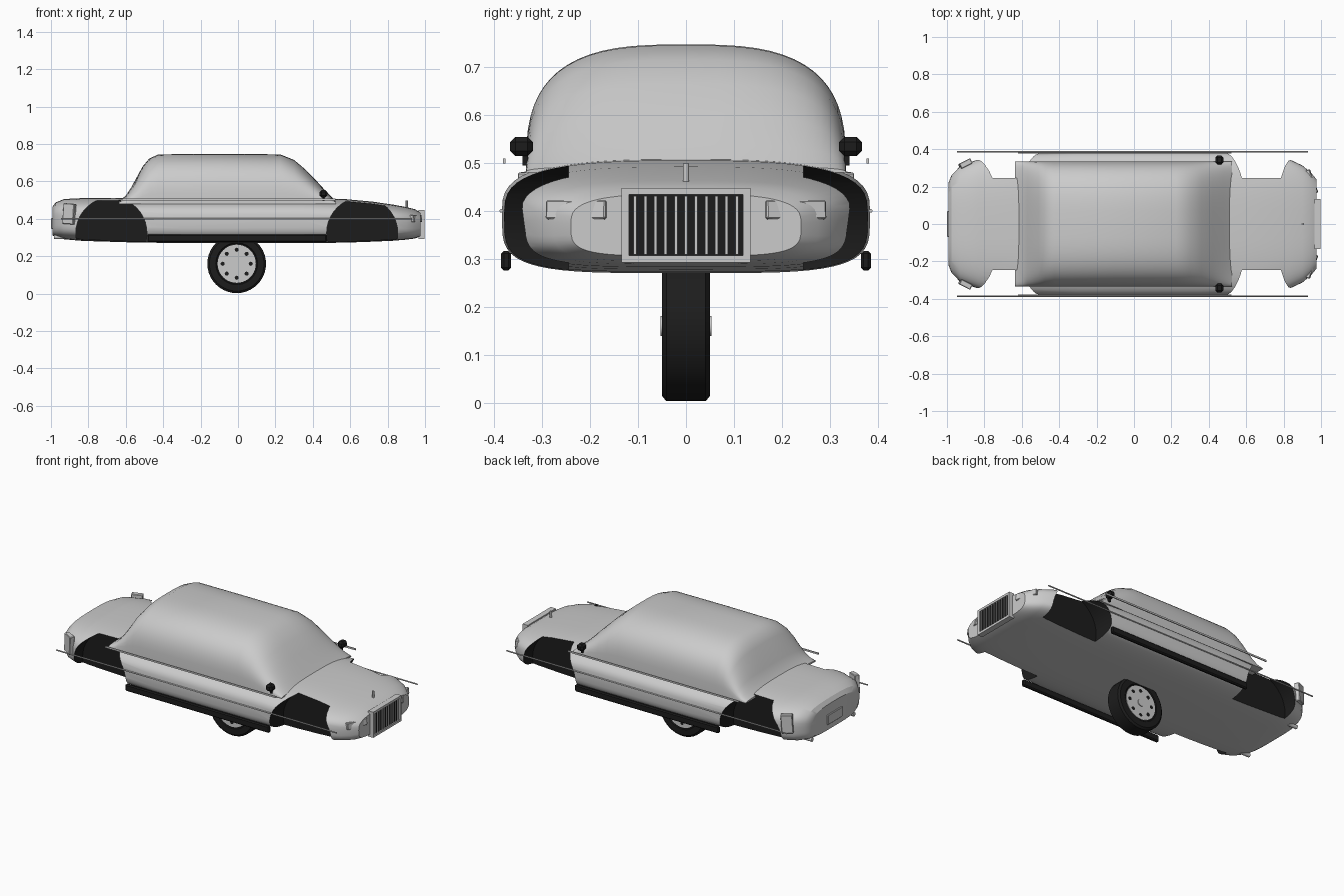
import bpy, bmesh, math
from mathutils import Vector

if "Cube" in bpy.data.objects:
    bpy.data.objects.remove(bpy.data.objects["Cube"])


def material(name, v):
    m = bpy.data.materials.new(name)
    m.diffuse_color = (v, v, v, 1)
    m.use_nodes = True
    m.node_tree.nodes["Principled BSDF"].inputs["Base Color"].default_value = m.diffuse_color
    return m


GREY, BLACK = material("grey", 0.8), material("black", 0.012)


def finish(name, bm, mats=(), smooth=30):
    bmesh.ops.recalc_face_normals(bm, faces=bm.faces)
    me = bpy.data.meshes.new(name)
    bm.to_mesh(me)
    bm.free()
    for m in mats:
        me.materials.append(m)
    ob = bpy.data.objects.new(name, me)
    bpy.context.collection.objects.link(ob)
    if smooth:
        shade(ob, smooth)
    return ob


def activate(ob):
    bpy.ops.object.select_all(action='DESELECT')
    ob.select_set(True)
    bpy.context.view_layer.objects.active = ob


def shade(ob, angle):
    activate(ob)
    bpy.ops.object.shade_smooth_by_angle(angle=math.radians(angle))


def loft(name, rings, mats=(), smooth=30):
    """Skin a list of equal closed rings and cap both ends."""
    bm = bmesh.new()
    vs = [[bm.verts.new(p) for p in r] for r in rings]
    n = len(vs[0])
    for a, b in zip(vs, vs[1:]):
        for i in range(n):
            bm.faces.new((a[i], a[(i + 1) % n], b[(i + 1) % n], b[i]))
    bm.faces.new(vs[0])
    bm.faces.new(vs[-1])
    return finish(name, bm, mats, smooth)


def box(name, loc, size, mats=(), yaw=0, bevel=0.0, pitch=0):
    bm = bmesh.new()
    bmesh.ops.create_cube(bm, size=1)
    bmesh.ops.scale(bm, vec=size, verts=bm.verts)
    if bevel:
        bmesh.ops.bevel(bm, geom=bm.edges[:], offset=bevel, segments=1, affect='EDGES')
    ob = finish(name, bm, mats, 0)
    ob.location = loc
    ob.rotation_euler = (0, math.radians(pitch), math.radians(yaw))
    return ob


def cylinder(name, loc, r, depth, axis, mats=(), seg=24):
    bm = bmesh.new()
    bmesh.ops.create_cone(bm, cap_ends=True, segments=seg, radius1=r, radius2=r, depth=depth)
    ob = finish(name, bm, mats)
    ob.location = loc
    ob.rotation_euler = Vector((0, 0, 1)).rotation_difference(Vector(axis)).to_euler()
    return ob


def power(v, n):
    return math.copysign(abs(v) ** (2 / n), v)


# Body shell: rounded sections along the length (x, half width, bottom, top)
def body_ring(x, w, zb, zt, count=56):
    zm = zb + 0.52 * (zt - zb)
    ring = []
    for i in range(count):
        a = 2 * math.pi * i / count
        c, s = math.cos(a), math.sin(a)
        n = 3.0 if s >= 0 else 4.2
        h = zt - zm if s >= 0 else zm - zb
        ring.append((x, w * power(c, n), zm + h * power(s, n)))
    return ring


sections = [(-.992, .22, .312, .465), (-.975, .262, .302, .488), (-.93, .308, .291, .506),
            (-.83, .347, .282, .511), (-.6, .374, .275, .512), (-.3, .384, .27, .512),
            (.35, .384, .27, .512), (.58, .376, .273, .505), (.72, .364, .278, .492),
            (.83, .346, .283, .476), (.9, .313, .289, .463), (.945, .276, .295, .452),
            (.975, .24, .306, .435)]
body = loft("body_shell", [body_ring(*s) for s in sections], (GREY, BLACK), 0)

# Wheel arches cut into the shell, black inside
for x in (-.677, .664):
    for side in (-1, 1):
        cut = cylinder("arch_cutter", (x, side * .445, .325), .19, .4, (0, 1, 0), (GREY, BLACK), 40)
        for p in cut.data.polygons:
            p.material_index = 1
        cut.hide_render = True
        mod = body.modifiers.new("arch", 'BOOLEAN')
        mod.object, mod.operation, mod.solver = cut, 'DIFFERENCE', 'EXACT'
        activate(body)
        bpy.ops.object.modifier_apply(modifier=mod.name)
        bpy.data.objects.remove(cut)
shade(body, 30)


# Cabin: arched sections that rise and fall along the length (x, roof height)
def cabin_ring(x, h, base=.48, w=.334, count=32):
    ring = []
    for i in range(count + 1):
        a = math.pi * i / count
        ring.append((x, w * power(math.cos(a), 3), base + (h - base) * power(math.sin(a), 3)))
    return ring


roof = [(-.635, .495), (-.6, .525), (-.57, .57), (-.51, .68), (-.475, .722), (-.425, .745), (-.1, .747),
        (.225, .745), (.3, .715), (.36, .664), (.42, .603), (.48, .537), (.525, .493)]
loft("cabin", [cabin_ring(*s) for s in roof], (GREY,), 35)

# Side trim, sills, mirrors and lamps on both sides
for s in (-1, 1):
    cylinder("side_trim", (-.008, s * .385, .4), .004, 1.875, (1, 0, 0), seg=8)
    box("belt_trim", (-.05, s * .379, .504), (1.14, .006, .01))
    box("sill", (-.005, s * .375, .296), (.96, .021, .041), (BLACK,), bevel=.006)
    box("mirror", (.457, s * .343, .534), (.042, .048, .04), (BLACK,), bevel=.011)
    box("mirror_stem", (.457, s * .335, .51), (.012, .012, .03), (BLACK,))
    box("headlight", (.945, s * .225, .401), (.035, .132, .039), yaw=s * 20, bevel=.003, pitch=-6)
    box("tail_light", (-.902, s * .322, .427), (.065, .03, .11), yaw=s * 27, bevel=.003, pitch=4)
    cylinder("exhaust", (-.955, s * .2, .303), .012, .06, (1, 0, 0), seg=16)

# Grille: frame, dark panel and upright bars
for s in (-1, 1):
    box("grille_frame_side", (.981, s * .1265, .37), (.034, .015, .154))
    box("grille_frame_rail", (.981, 0, .37 + s * .0705), (.034, .268, .014))
box("grille_panel", (.976, 0, .37), (.03, .24, .13), (BLACK,))
for i in range(11):
    box("grille_bar", (.989, (i - 5) * .0212, .37), (.014, .006, .122))

# Hood ornament and rear plate
cylinder("hood_ornament", (.903, 0, .478), .0065, .042, (0, 0, 1), seg=12)
box("rear_plate", (-.993, 0, .375), (.012, .14, .06), bevel=.003)

# Wheel: tyre, rim, hub and holes
tyre = [(.108, -.046), (.112, -.05), (.146, -.05), (.157, -.041),
        (.157, .041), (.146, .05), (.112, .05), (.108, .046)]
N = 40
loft("tyre", [[(-.007 + r * math.cos(2 * math.pi * i / N), y, .16 + r * math.sin(2 * math.pi * i / N))
               for i in range(N)] for r, y in tyre], (BLACK,))
cylinder("rim", (-.007, 0, .16), .102, .097, (0, 1, 0), seg=40)
cylinder("hub", (-.007, 0, .16), .021, .107, (0, 1, 0), seg=20)
for i in range(8):
    a = i * math.pi / 4
    cylinder("rim_hole", (-.007 + .075 * math.cos(a), 0, .16 + .075 * math.sin(a)),
             .011, .0985, (0, 1, 0), (BLACK,), 12)
